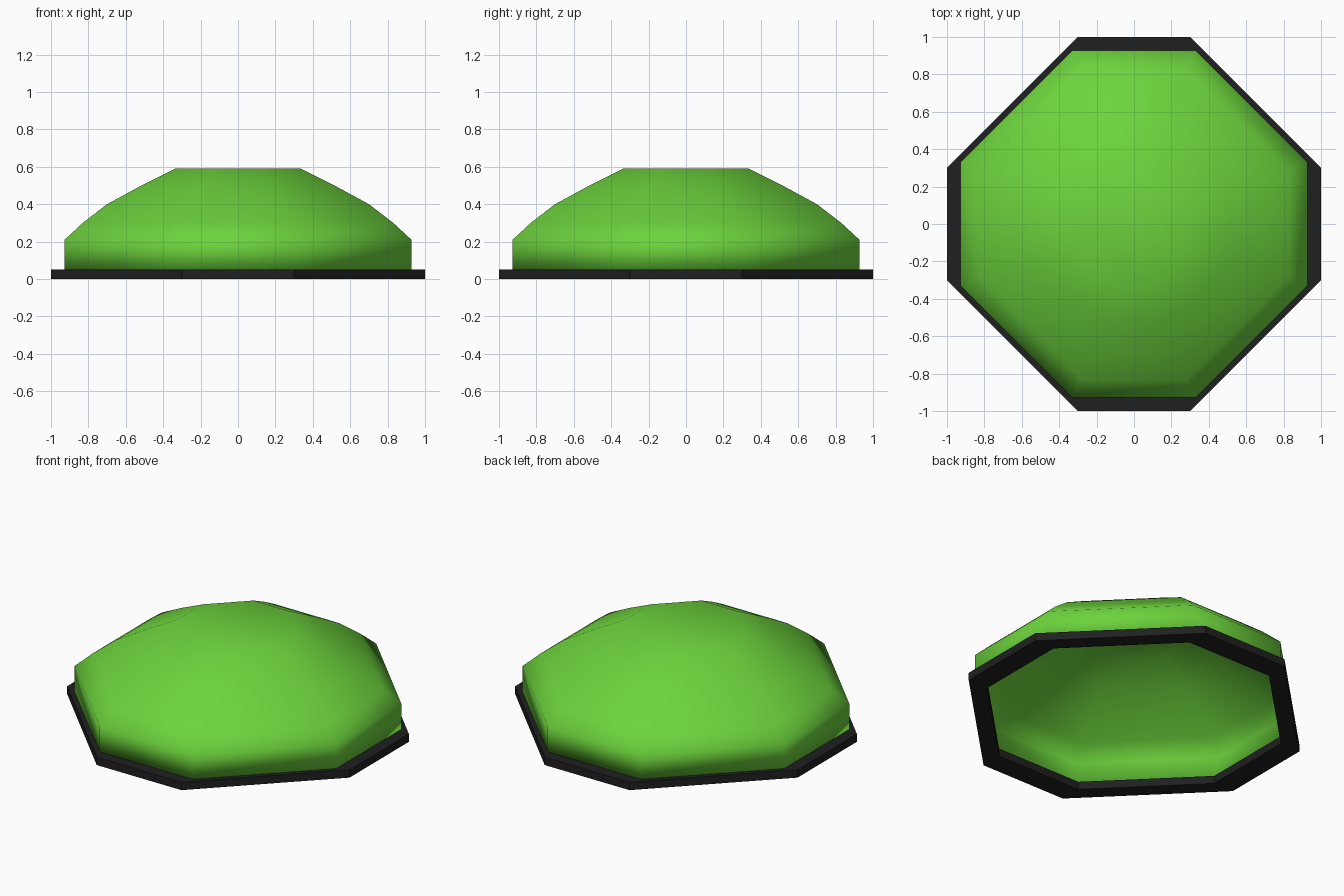
import bpy
import bmesh
import math

if "Cube" in bpy.data.objects:
    bpy.data.objects.remove(bpy.data.objects["Cube"], do_unlink=True)


def make_material(name, colour):
    mat = bpy.data.materials.new(name)
    mat.use_nodes = True
    mat.diffuse_color = colour
    bsdf = mat.node_tree.nodes["Principled BSDF"]
    bsdf.inputs["Base Color"].default_value = colour
    bsdf.inputs["Roughness"].default_value = 0.6
    return mat


def octagon(half_edge, reach):
    """Cut-corner square outline, counter-clockwise."""
    points = []
    for quarter in range(4):
        c, s = round(math.cos(quarter * math.pi / 2)), round(math.sin(quarter * math.pi / 2))
        for x, y in ((reach, -half_edge), (reach, half_edge)):
            points.append((c * x - s * y, s * x + c * y))
    return points


def add_ring(bm, half_edge, reach, z):
    return [bm.verts.new((x, y, z)) for x, y in octagon(half_edge, reach)]


def bridge(bm, low, high):
    n = len(low)
    for i in range(n):
        j = (i + 1) % n
        bm.faces.new((low[i], low[j], high[j], high[i]))


def finish(bm, name, mat):
    bmesh.ops.recalc_face_normals(bm, faces=bm.faces)
    mesh = bpy.data.meshes.new(name)
    bm.to_mesh(mesh)
    bm.free()
    mesh.materials.append(mat)
    obj = bpy.data.objects.new(name, mesh)
    bpy.context.collection.objects.link(obj)
    return obj


green = make_material("leaf green", (0.15, 0.65, 0.045, 1))
black = make_material("soft black", (0.014, 0.014, 0.014, 1))

# Base frame: flat octagonal ring with an open middle
bm = bmesh.new()
loops = [add_ring(bm, 0.3, reach, z) for reach, z in
         ((1.0, 0), (1.0, 0.05), (0.86, 0.05), (0.86, 0))]
for k in range(4):
    bridge(bm, loops[k], loops[(k + 1) % 4])
finish(bm, "base_frame", black)

# Dome: upright octagonal wall, then rings (half edge, reach, height) closing to a flat top
bm = bmesh.new()
loops = [add_ring(bm, *ring) for ring in (
    (0.33, 0.927, 0.05), (0.33, 0.927, 0.21), (0.28, 0.83, 0.30),
    (0.23, 0.70, 0.40), (0.18, 0.525, 0.495), (0.125, 0.335, 0.59))]
for low, high in zip(loops, loops[1:]):
    bridge(bm, low, high)
bm.faces.new(loops[-1])
for face in bm.faces:
    face.smooth = True
dome = finish(bm, "dome_shell", green)

# Give the shell an inside
shell = dome.modifiers.new("thickness", 'SOLIDIFY')
shell.thickness = 0.025
shell.offset = -1
